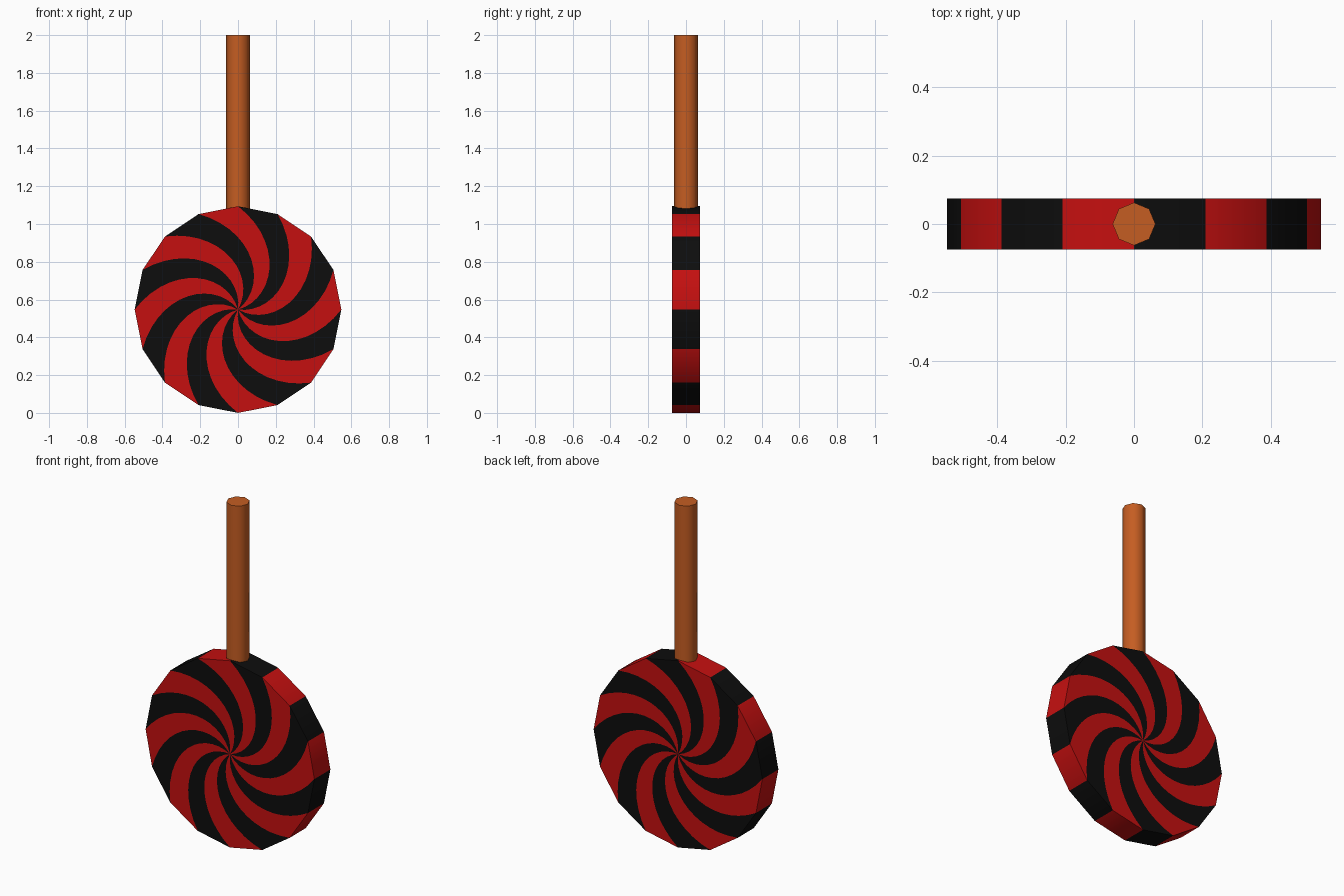
import bpy, bmesh
from math import cos, sin, pi, radians

old = bpy.data.objects.get("Cube")
if old:
    bpy.data.objects.remove(old)

SIDES, RADIUS, HALF, RINGS = 16, 0.547, 0.074, 14
TWIST = radians(75)


def material(name, colour):
    m = bpy.data.materials.new(name)
    m.use_nodes = True
    m.diffuse_color = (*colour, 1)
    m.node_tree.nodes["Principled BSDF"].inputs["Base Color"].default_value = (*colour, 1)
    return m


red = material("candy red", (0.56, 0.005, 0.005))
black = material("liquorice black", (0.004, 0.004, 0.004))
wood = material("stick brown", (0.56, 0.11, 0.016))


def finish(bm, name, mats, angle):
    bmesh.ops.recalc_face_normals(bm, faces=bm.faces)
    me = bpy.data.meshes.new(name)
    bm.to_mesh(me)
    bm.free()
    for m in mats:
        me.materials.append(m)
    ob = bpy.data.objects.new(name, me)
    bpy.context.collection.objects.link(ob)
    bpy.ops.object.select_all(action="DESELECT")
    ob.select_set(True)
    bpy.context.view_layer.objects.active = ob
    bpy.ops.object.shade_smooth_by_angle(angle=radians(angle))
    return ob


# Candy disc: twisted rings on each side give the swirl, alternating by sector
bm = bmesh.new()


def swirl(y, hand):
    """Fill one side of the disc and return its outer ring."""
    centre = bm.verts.new((0, y, RADIUS))
    inner = None
    for i in range(1, RINGS + 1):
        t = i / RINGS
        turn = hand * TWIST * (1 - t)
        ring = [bm.verts.new((RADIUS * t * cos(a + turn), y, RADIUS + RADIUS * t * sin(a + turn)))
                for a in (2 * pi * k / SIDES for k in range(SIDES))]
        for k in range(SIDES):
            n = (k + 1) % SIDES
            inside = [inner[n], inner[k]] if inner else [centre]
            bm.faces.new([ring[k], ring[n]] + inside).material_index = k % 2
        inner = ring
    return inner


front = swirl(-HALF, -1)
back = swirl(HALF, 1)
for k in range(SIDES):
    n = (k + 1) % SIDES
    bm.faces.new([front[k], front[n], back[n], back[k]]).material_index = k % 2
finish(bm, "candy_disc", [red, black], 30)

# Stick: eight-sided rod rising from the rim
bm = bmesh.new()
bmesh.ops.create_cone(bm, cap_ends=True, segments=8, radius1=0.0625, radius2=0.0625, depth=0.93)
bmesh.ops.translate(bm, verts=bm.verts, vec=(0, 0, 2 - 0.93 / 2))
finish(bm, "stick", [wood], 50)
